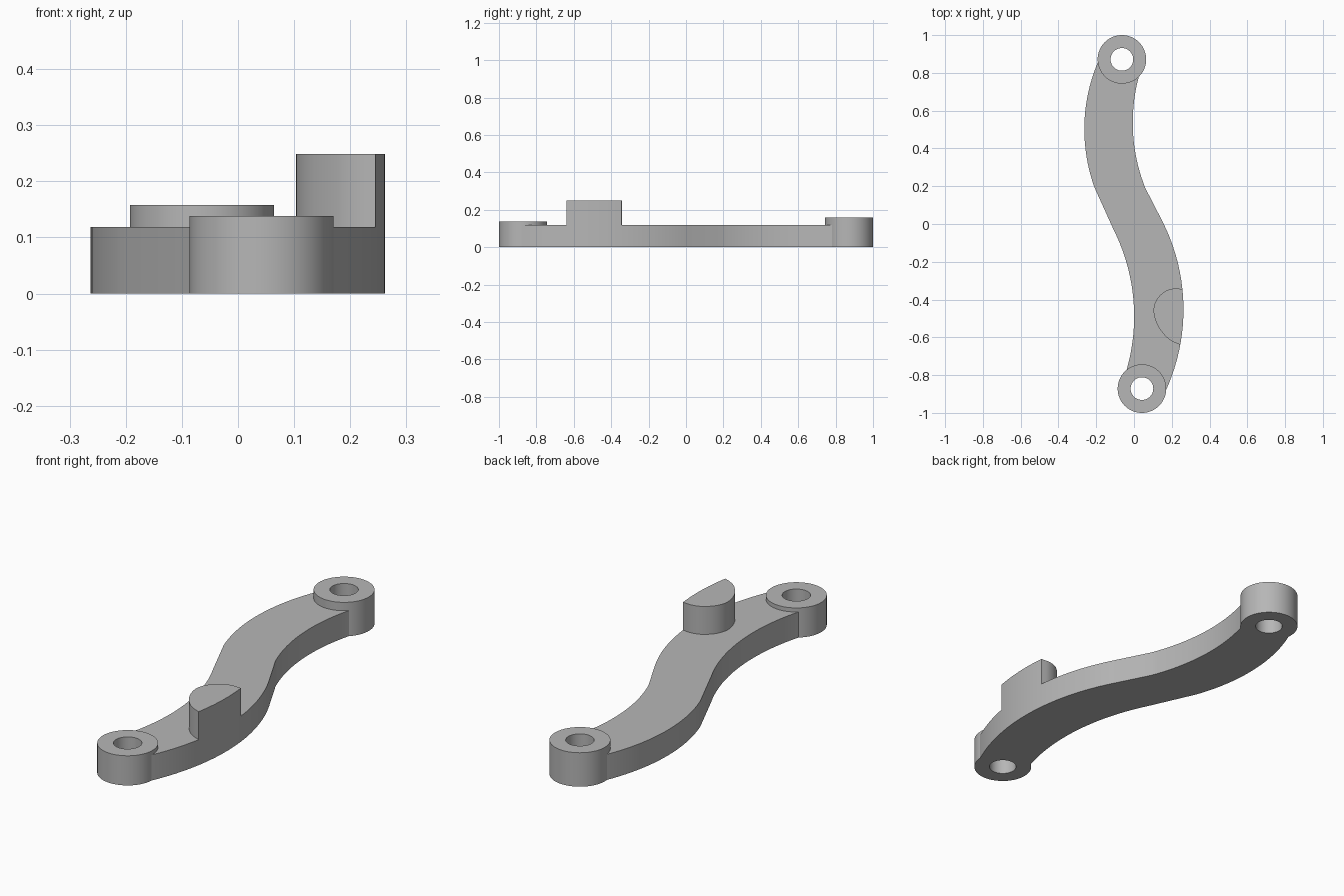
import bpy, bmesh, math
from mathutils import Vector

cube = bpy.data.objects.get("Cube")
if cube:
    bpy.data.objects.remove(cube, do_unlink=True)

grey = bpy.data.materials.new("plain grey")
grey.use_nodes = True
colour = (0.47, 0.47, 0.47, 1)
grey.diffuse_color = colour
grey.node_tree.nodes["Principled BSDF"].inputs["Base Color"].default_value = colour


def prism(name, outline, z0, z1):
    """Extrude a closed flat outline from z0 to z1."""
    bm = bmesh.new()
    face = bm.faces.new([bm.verts.new((x, y, z0)) for x, y in outline])
    new = bmesh.ops.extrude_face_region(bm, geom=[face])["geom"]
    top = [v for v in new if isinstance(v, bmesh.types.BMVert)]
    bmesh.ops.translate(bm, verts=top, vec=(0, 0, z1 - z0))
    bmesh.ops.recalc_face_normals(bm, faces=bm.faces)
    mesh = bpy.data.meshes.new(name)
    bm.to_mesh(mesh)
    bm.free()
    mesh.materials.append(grey)
    obj = bpy.data.objects.new(name, mesh)
    bpy.context.collection.objects.link(obj)
    return obj


def circle(centre, r, n=64):
    return [(centre[0] + r * math.cos(math.tau * i / n),
             centre[1] + r * math.sin(math.tau * i / n)) for i in range(n)]


def arc(p, q, s, n=20):
    """Points on the circular arc from p through q to s."""
    p, q, s = Vector(p), Vector(q), Vector(s)
    u, v = q - p, s - p
    d = 2 * (u.x * v.y - u.y * v.x)
    c = p + Vector((v.y * u.dot(u) - u.y * v.dot(v),
                    u.x * v.dot(v) - v.x * u.dot(u))) / d
    start = math.atan2(p.y - c.y, p.x - c.x)
    sweep = math.atan2(s.y - c.y, s.x - c.x) - start
    sweep = (sweep + math.pi) % math.tau - math.pi
    r = (p - c).length
    return [(c.x + r * math.cos(start + sweep * i / n),
             c.y + r * math.sin(start + sweep * i / n)) for i in range(n + 1)]


def smooth_path(pts, n=5):
    """Catmull-Rom curve through the points."""
    pts = [Vector(p) for p in pts]
    out = []
    for i in range(len(pts) - 1):
        a, b, c = pts[max(i - 1, 0)], pts[i], pts[i + 1]
        d = pts[min(i + 2, len(pts) - 1)]
        for k in range(n):
            t = k / n
            out.append(0.5 * (2 * b + (c - a) * t + (2 * a - 5 * b + 4 * c - d) * t ** 2
                              + (3 * b - a - 3 * c + d) * t ** 3))
    return out + [pts[-1]]


def cut(obj, outline, operation="DIFFERENCE"):
    """Boolean with a tall prism, applied straight away."""
    cutter = prism("cutter", outline, -0.5, 0.5)
    cutter.hide_render = True
    mod = obj.modifiers.new("cut", "BOOLEAN")
    mod.operation, mod.solver, mod.object = operation, "EXACT", cutter
    bpy.context.view_layer.update()
    evaluated = obj.evaluated_get(bpy.context.evaluated_depsgraph_get())
    mesh = bpy.data.meshes.new_from_object(evaluated)
    obj.modifiers.clear()
    obj.data = mesh
    bpy.data.objects.remove(cutter, do_unlink=True)


THICK, BOSS_R, HOLE_R = 0.119, 0.1285, 0.06
BACK, FRONT = (-0.064, 0.8715), (0.042, -0.8715)

# S-shaped outline: left edge downwards, then right edge upwards
outline = (arc((-0.19, 0.86), (-0.263, 0.51), (-0.209, 0.193))
           + arc((-0.108, -0.03), (0, -0.45), (-0.04, -0.775)) + [FRONT]
           + arc((0.16, -0.9), (0.262, -0.46), (0.151, 0.013))
           + arc((0.06, 0.19), (-0.006, 0.5), (0.03, 0.796)) + [BACK])
arm = prism("curved_arm", outline, 0, THICK)
parts = [arm]

# Ring bosses at both ends, with the arm butting against them
for name, centre, height in (("back_boss", BACK, 0.158), ("front_boss", FRONT, 0.138)):
    cut(arm, circle(centre, BOSS_R))
    boss = prism(name, circle(centre, BOSS_R), 0, height)
    cut(boss, circle(centre, HOLE_R))
    parts.append(boss)

# Rounded peg, trimmed flush with the outer edge of the arm
peg_side = smooth_path([(0.254, -0.344), (0.21, -0.342), (0.165, -0.356), (0.125, -0.393),
                        (0.105, -0.44), (0.108, -0.49), (0.13, -0.545), (0.17, -0.597),
                        (0.21, -0.625), (0.248, -0.64)])
peg = prism("edge_peg", [(0.3, -0.346)] + peg_side + [(0.3, -0.65)], THICK, 0.249)
cut(peg, outline, "INTERSECT")
parts.append(peg)

# Smooth round walls, keep rims sharp
for obj in parts:
    bpy.ops.object.select_all(action="DESELECT")
    obj.select_set(True)
    bpy.context.view_layer.objects.active = obj
    bpy.ops.object.shade_smooth_by_angle(angle=math.radians(30))
